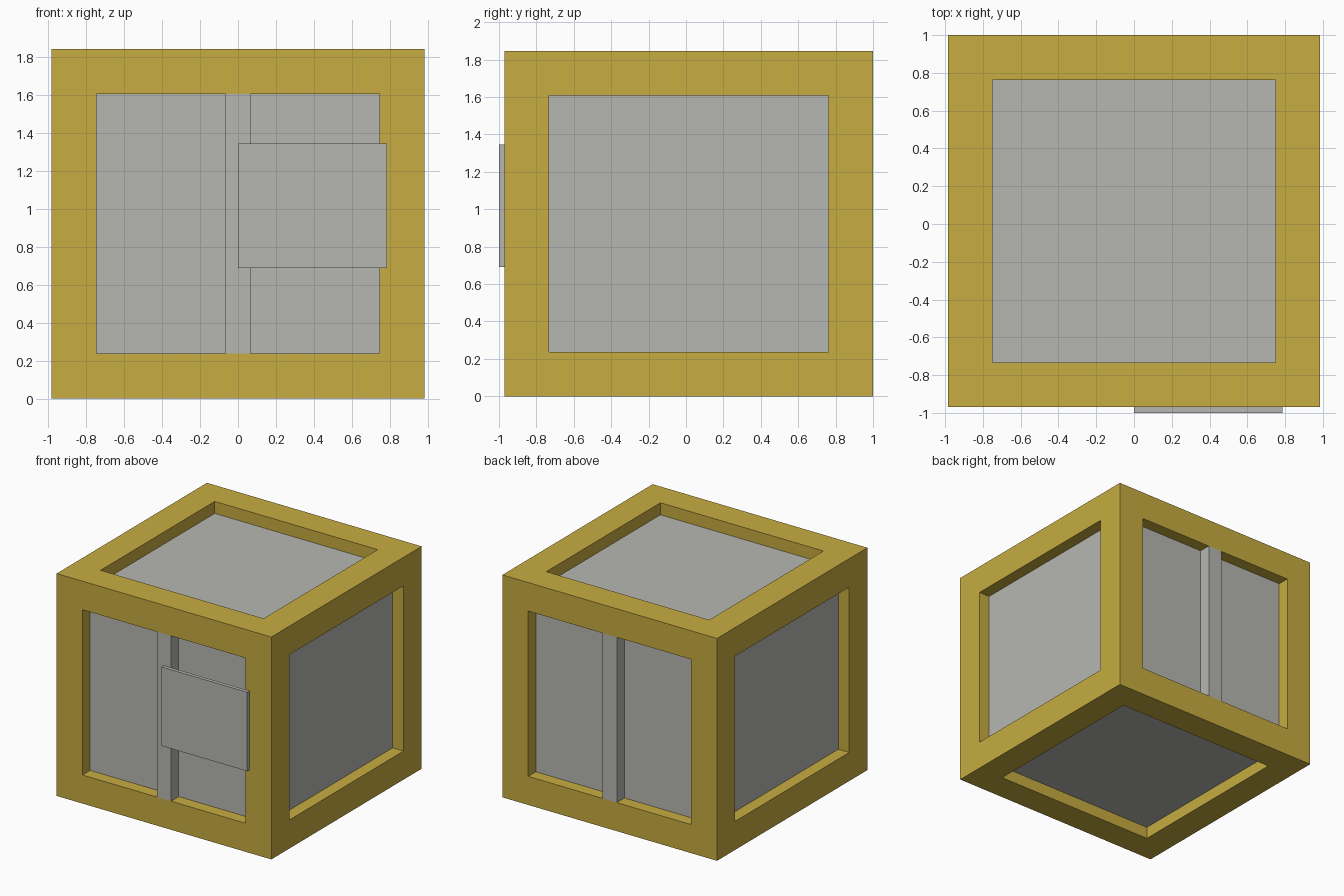
import bpy
import bmesh
from mathutils import Matrix, Vector

default = bpy.data.objects.get("Cube")
if default:
    bpy.data.objects.remove(default, do_unlink=True)


def material(name, colour):
    mat = bpy.data.materials.new(name)
    mat.use_nodes = True
    mat.diffuse_color = colour
    bsdf = next(n for n in mat.node_tree.nodes if n.type == 'BSDF_PRINCIPLED')
    bsdf.inputs["Base Color"].default_value = colour
    return mat


gold = material("golden yellow", (0.571, 0.413, 0.053, 1))
grey = material("light grey", (0.47, 0.47, 0.445, 1))


def box_mesh(low, high):
    low, high = Vector(low), Vector(high)
    bm = bmesh.new()
    bmesh.ops.create_cube(bm, size=1)
    bm.transform(Matrix.Translation((low + high) / 2) @ Matrix.Diagonal((*(high - low), 1)))
    bm.normal_update()
    return bm


def finish(bm, name, *materials):
    mesh = bpy.data.meshes.new(name)
    bm.to_mesh(mesh)
    bm.free()
    for mat in materials:
        mesh.materials.append(mat)
    obj = bpy.data.objects.new(name, mesh)
    bpy.context.collection.objects.link(obj)
    return obj


WIDTH, FRONT, BACK, HEIGHT = 0.985, -0.97, 1.0, 1.845
BORDER, RECESS = 0.237, 0.1

# Crate: a box whose six sides are framed and sunk to grey panels
bm = box_mesh((-WIDTH, FRONT, 0), (WIDTH, BACK, HEIGHT))
for face in list(bm.faces):
    inward = face.normal * -RECESS
    bmesh.ops.inset_individual(bm, faces=[face], thickness=BORDER, use_even_offset=True)
    panel = bmesh.ops.extrude_discrete_faces(bm, faces=[face])["faces"][0]
    bmesh.ops.translate(bm, verts=panel.verts, vec=inward)
    panel.material_index = 1
finish(bm, "crate_frame", gold, grey)

# Upright bars, flush with the frame, on the front and back
for name, y in (("front_bar", FRONT), ("back_bar", BACK - RECESS)):
    bm = box_mesh((-0.065, y, BORDER), (0.065, y + RECESS, HEIGHT - BORDER))
    finish(bm, name, grey)

# Sign plate fixed across the front bar and the frame
finish(box_mesh((0, -1.0, 0.69), (0.785, FRONT, 1.345)), "front_plate", grey)
